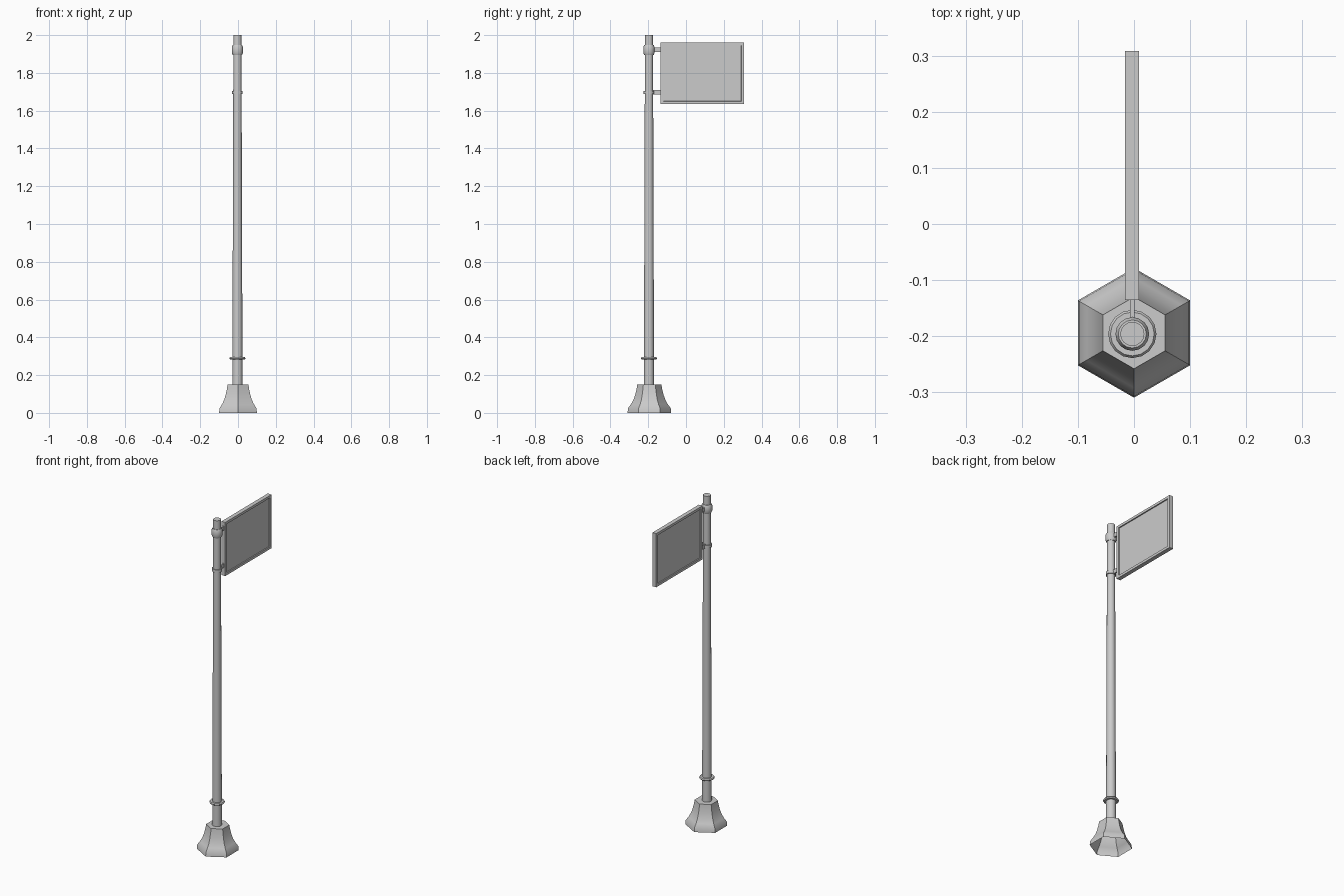
import bpy
import bmesh
from math import cos, sin, pi, radians

cube = bpy.data.objects.get("Cube")
if cube:
    bpy.data.objects.remove(cube, do_unlink=True)

# One light grey metal for everything
metal = bpy.data.materials.new("light_grey_metal")
metal.use_nodes = True
grey = (0.6, 0.6, 0.6, 1)
metal.diffuse_color = grey
metal.node_tree.nodes["Principled BSDF"].inputs["Base Color"].default_value = grey

POLE_X, POLE_Y = -0.003, -0.196


def finish(name, bm, smooth=False):
    mesh = bpy.data.meshes.new(name)
    bmesh.ops.recalc_face_normals(bm, faces=bm.faces)
    bm.to_mesh(mesh)
    bm.free()
    mesh.materials.append(metal)
    obj = bpy.data.objects.new(name, mesh)
    bpy.context.collection.objects.link(obj)
    if smooth:
        bpy.ops.object.select_all(action="DESELECT")
        obj.select_set(True)
        bpy.context.view_layer.objects.active = obj
        bpy.ops.object.shade_smooth_by_angle(angle=radians(35))
    return obj


def lathe(name, profile, sides, x=POLE_X, y=POLE_Y, cap=False, closed=False):
    """Revolve (radius, height) points around a vertical axis."""
    bm = bmesh.new()
    rings = []
    for r, z in profile:
        angles = [pi / 2 + 2 * pi * i / sides for i in range(sides)]
        rings.append([bm.verts.new((x + r * cos(a), y + r * sin(a), z)) for a in angles])
    pairs = list(zip(rings, rings[1:]))
    if closed:
        pairs.append((rings[-1], rings[0]))
    for low, high in pairs:
        for i in range(sides):
            j = (i + 1) % sides
            bm.faces.new((low[i], low[j], high[j], high[i]))
    if cap:
        bm.faces.new(rings[-1])
    return finish(name, bm, True)


def box(name, x, y, z):
    """Box from (min, max) ranges, with an optional recess on its sides."""
    bm = bmesh.new()
    bmesh.ops.create_cube(bm, size=1)
    for v in bm.verts:
        v.co = [lo if c < 0 else hi for c, (lo, hi) in zip(v.co, (x, y, z))]
    return bm


# Flared hexagonal foot, open underneath
lathe("base", [(0.1155, 0), (0.113, 0.025), (0.098, 0.045), (0.084, 0.07),
               (0.074, 0.1), (0.067, 0.13), (0.064, 0.15)],
      6, x=0, y=-0.194, cap=True)

# Tapered pole
lathe("pole", [(0.027, 0.148), (0.0215, 1.92), (0.0215, 2.0)], 16, cap=True)

# Thin ring near the foot
lathe("lower_ring", [(0.024, 0.283), (0.039, 0.283), (0.043, 0.289),
                     (0.039, 0.295), (0.024, 0.295)], 16, closed=True)

# Clamps that hold the sign
lathe("upper_clamp", [(0.02, 1.895), (0.025, 1.895), (0.03, 1.906),
                      (0.03, 1.936), (0.025, 1.947), (0.02, 1.947)], 16, closed=True)
lathe("lower_clamp", [(0.02, 1.688), (0.028, 1.688),
                      (0.028, 1.705), (0.02, 1.705)], 16, closed=True)

# Bracket arms
for name, z in (("upper_bracket", 1.923), ("lower_bracket", 1.698)):
    finish(name, box(name, (POLE_X - 0.004, POLE_X + 0.004),
                     (POLE_Y + 0.018, -0.13), (z - 0.012, z + 0.012)))

# Sign board with a recessed panel on both faces
sign = box("sign", (-0.016, 0.009), (-0.135, 0.308), (1.635, 1.96))
sides = [f for f in sign.faces if abs(f.calc_center_median().x + 0.0035) > 0.01]
bmesh.ops.inset_individual(sign, faces=sides, thickness=0.021)
for f in sides:
    step = -0.006 if f.calc_center_median().x > -0.0035 else 0.006
    inner = bmesh.ops.inset_individual(sign, faces=[f], thickness=0.001)
    for v in f.verts:
        v.co.x += step
finish("sign", sign)
